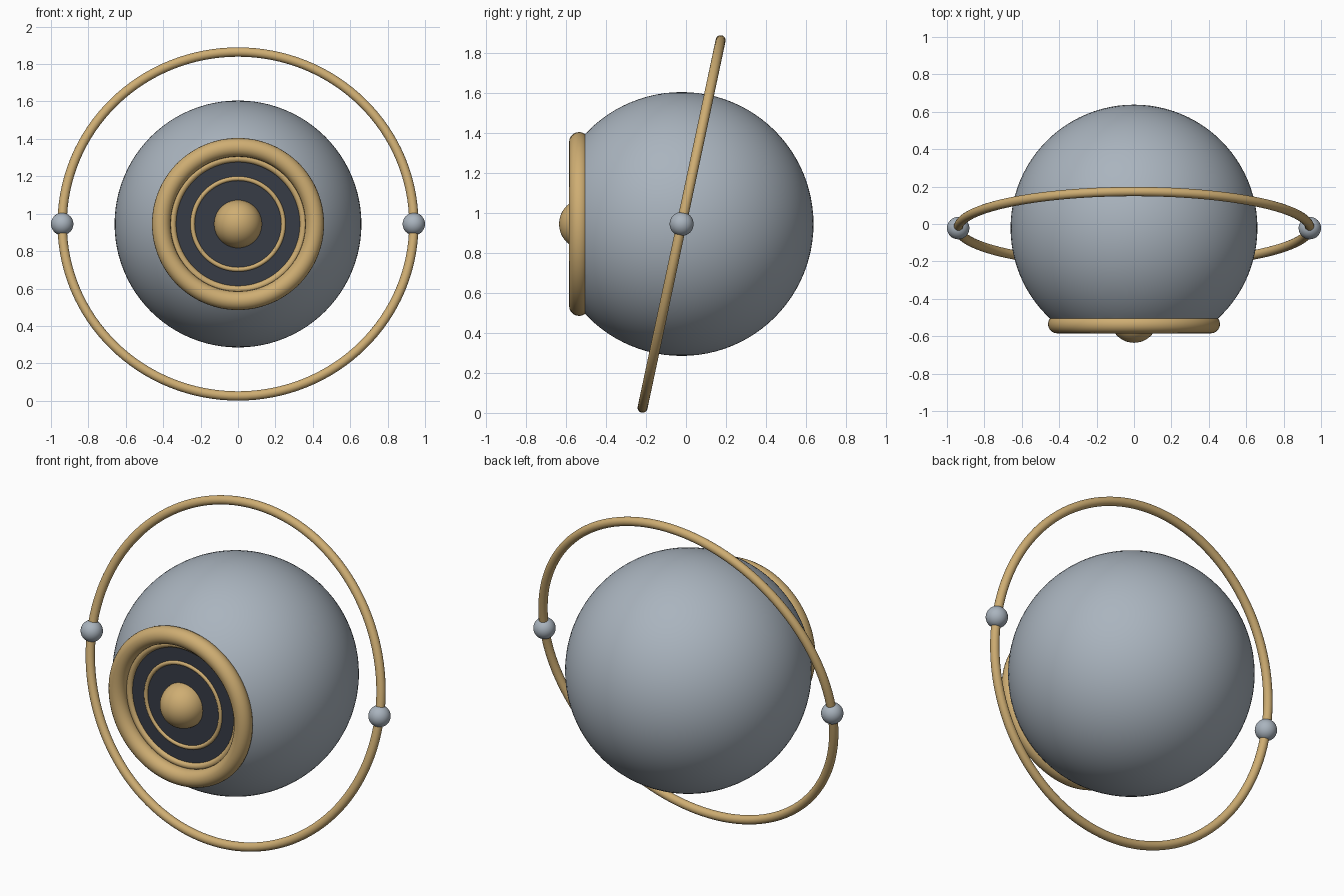
import bpy
import bmesh
from math import radians

cube = bpy.data.objects.get("Cube")
if cube:
    bpy.data.objects.remove(cube)


def material(name, rgb):
    m = bpy.data.materials.new(name)
    m.use_nodes = True
    m.diffuse_color = (*rgb, 1)
    m.node_tree.nodes["Principled BSDF"].inputs["Base Color"].default_value = (*rgb, 1)
    return m


GREY = material("blue_grey", (0.40, 0.455, 0.515))
GOLD = material("brass", (0.62, 0.42, 0.17))
DARK = material("dark_slate", (0.038, 0.045, 0.062))

CY, CZ = -0.022, 0.945   # body centre
FACE_Y = -0.505          # flat front of the body


def finish(name, mat):
    ob = bpy.context.object
    ob.name = name
    ob.data.materials.append(mat)
    bpy.ops.object.shade_smooth_by_angle(angle=radians(40))
    return ob


def ball(name, mat, x, y, radius, segments=48):
    bpy.ops.mesh.primitive_uv_sphere_add(segments=segments, ring_count=segments // 2,
                                         radius=radius, location=(x, y, CZ))
    return finish(name, mat)


def ring(name, y, major, minor, tilt=90, segments=96):
    bpy.ops.mesh.primitive_torus_add(major_segments=segments, minor_segments=20,
                                     major_radius=major, minor_radius=minor,
                                     location=(0, y, CZ), rotation=(radians(tilt), 0, 0))
    return finish(name, GOLD)


# Round body with its front sliced flat
body = ball("body", GREY, 0, CY, 0.66, 96)
bm = bmesh.new()
bm.from_mesh(body.data)
cut = bmesh.ops.bisect_plane(bm, geom=bm.verts[:] + bm.edges[:] + bm.faces[:],
                             plane_co=(0, FACE_Y - CY, 0), plane_no=(0, -1, 0),
                             clear_outer=True)
edges = [e for e in cut["geom_cut"] if isinstance(e, bmesh.types.BMEdge)]
bmesh.ops.contextual_create(bm, geom=edges)
bmesh.ops.recalc_face_normals(bm, faces=bm.faces)
bm.to_mesh(body.data)
bm.free()
bpy.ops.object.shade_smooth_by_angle(angle=radians(40))

# Dark plate, trim rings and central dome on the front
bpy.ops.mesh.primitive_cylinder_add(vertices=96, radius=0.40, depth=0.008,
                                    location=(0, FACE_Y - 0.002, CZ),
                                    rotation=(radians(90), 0, 0))
finish("front_plate", DARK)
ring("front_rim", -0.535, 0.41, 0.05)
ring("inner_rim", FACE_Y - 0.002, 0.35, 0.02)
ring("middle_ring", FACE_Y - 0.004, 0.243, 0.012)
ball("centre_dome", GOLD, 0, -0.507, 0.128)

# Tilted orbit ring with a bead on each side
ring("orbit_ring", CY, 0.94, 0.025, tilt=78, segments=128)
for side, x in (("left", 0.94), ("right", -0.94)):
    ball(side + "_bead", GREY, x, CY, 0.06, 32)
